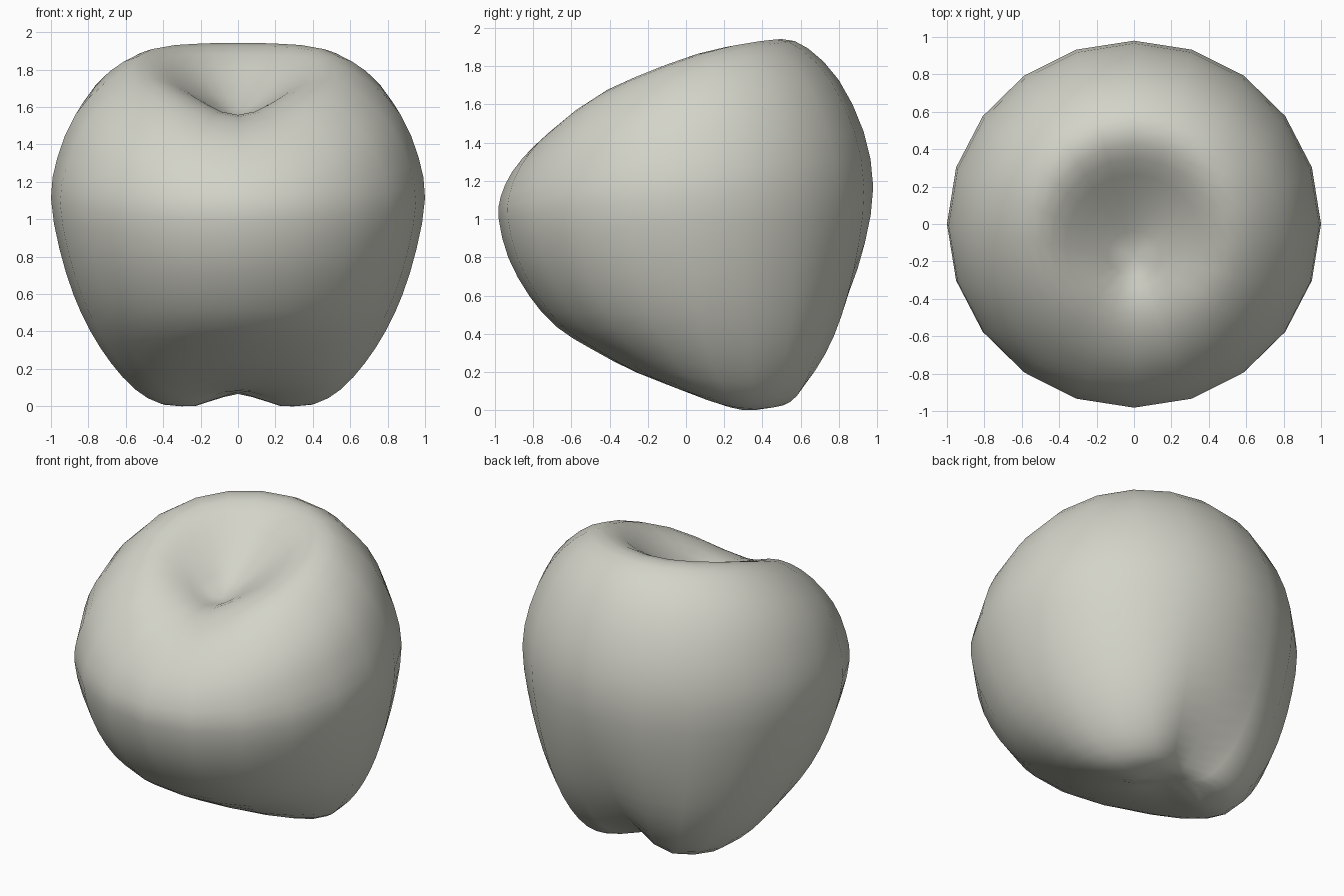
import bpy, bmesh, math

if "Cube" in bpy.data.objects:
    bpy.data.objects.remove(bpy.data.objects["Cube"])

SEGMENTS = 20

# Tilted rings from the top dimple to the base:
# front y, front z, back y, back z, half width, side lift, back groove, front cleft
KEY_RINGS = [
    (-0.28, 1.545, -0.04, 1.595, 0.14, 0.045, 0, 0.00),
    (-0.42, 1.56, 0.17, 1.735, 0.29, 0.065, 0, 0.02),
    (-0.56, 1.53, 0.35, 1.885, 0.44, 0.09, 0, 0.03),
    (-0.69, 1.465, 0.50, 1.945, 0.57, 0.10, 0, 0.03),
    (-0.80, 1.38, 0.64, 1.895, 0.72, 0.085, 0, 0.03),
    (-0.91, 1.25, 0.80, 1.73, 0.87, 0.07, 0, 0.02),
    (-0.97, 1.12, 0.93, 1.46, 0.965, 0.045, 0, 0.01),
    (-0.98, 1.00, 0.98, 1.17, 1.00, 0.03, 0, 0),
    (-0.93, 0.80, 0.955, 0.87, 0.955, 0.01, 0.02, 0),
    (-0.82, 0.60, 0.90, 0.60, 0.88, 0.00, 0.05, 0),
    (-0.68, 0.44, 0.83, 0.37, 0.79, 0.00, 0.09, 0),
    (-0.49, 0.32, 0.735, 0.19, 0.68, -0.02, 0.12, 0),
    (-0.26, 0.20, 0.64, 0.085, 0.55, -0.05, 0.125, 0),
    (-0.01, 0.11, 0.54, 0.04, 0.41, -0.06, 0.09, 0),
    (0.15, 0.085, 0.44, 0.05, 0.24, -0.065, 0.04, 0),
]
TOP_POLE = (0, -0.17, 1.535)
BASE_POLE = (0, 0.30, 0.08)


def between(k):
    # smooth ring halfway between key rings k and k + 1
    last = len(KEY_RINGS) - 1
    p = [KEY_RINGS[min(max(i, 0), last)] for i in range(k - 1, k + 3)]
    return tuple((9 * (b + c) - a - d) / 16 for a, b, c, d in zip(*p))


def ring_point(ring, angle):
    fy, fz, by, bz, width, lift, groove, cleft = ring
    s, c = math.sin(angle), math.cos(angle)
    # groove is sharpest at the back centre line
    dent = groove * max(0.0, 1 - abs(s) / 0.62) ** 1.3 if c > 0 else 0
    # front shoulders rise on either side of the centre line
    shoulder = cleft * math.sin(2 * angle) ** 2 if c < 0 else 0
    back = by + 0.28 * groove
    return (width * s,
            (fy + back) / 2 + (back - fy) / 2 * c - dent * 1.2,
            (fz + bz) / 2 + (bz - fz) / 2 * c + lift * s * s
            + dent * 0.45 + shoulder)


rings = []
for k, ring in enumerate(KEY_RINGS):
    rings.append(ring)
    if k < len(KEY_RINGS) - 1:
        rings.append(between(k))

# Fruit body: skinned rings closed by a fan at each pole
bm = bmesh.new()
loops = [[bm.verts.new(ring_point(r, 2 * math.pi * i / SEGMENTS))
          for i in range(SEGMENTS)] for r in rings]
top, base = bm.verts.new(TOP_POLE), bm.verts.new(BASE_POLE)
for i in range(SEGMENTS):
    j = (i + 1) % SEGMENTS
    bm.faces.new((top, loops[0][i], loops[0][j]))
    bm.faces.new((base, loops[-1][j], loops[-1][i]))
    for a, b in zip(loops, loops[1:]):
        bm.faces.new((a[i], b[i], b[j], a[j]))
bmesh.ops.recalc_face_normals(bm, faces=bm.faces)
for f in bm.faces:
    f.smooth = True

mesh = bpy.data.meshes.new("fruit_body")
bm.to_mesh(mesh)
bm.free()
fruit = bpy.data.objects.new("fruit_body", mesh)
bpy.context.collection.objects.link(fruit)

# Pale warm grey skin
skin = bpy.data.materials.new("pale_warm_grey")
skin.diffuse_color = (0.65, 0.655, 0.58, 1)
skin.use_nodes = True
skin.node_tree.nodes["Principled BSDF"].inputs["Base Color"].default_value = skin.diffuse_color
mesh.materials.append(skin)

# Rest the fruit exactly on the ground
low = min(v.co.z for v in mesh.vertices)
for v in mesh.vertices:
    v.co.z -= low
